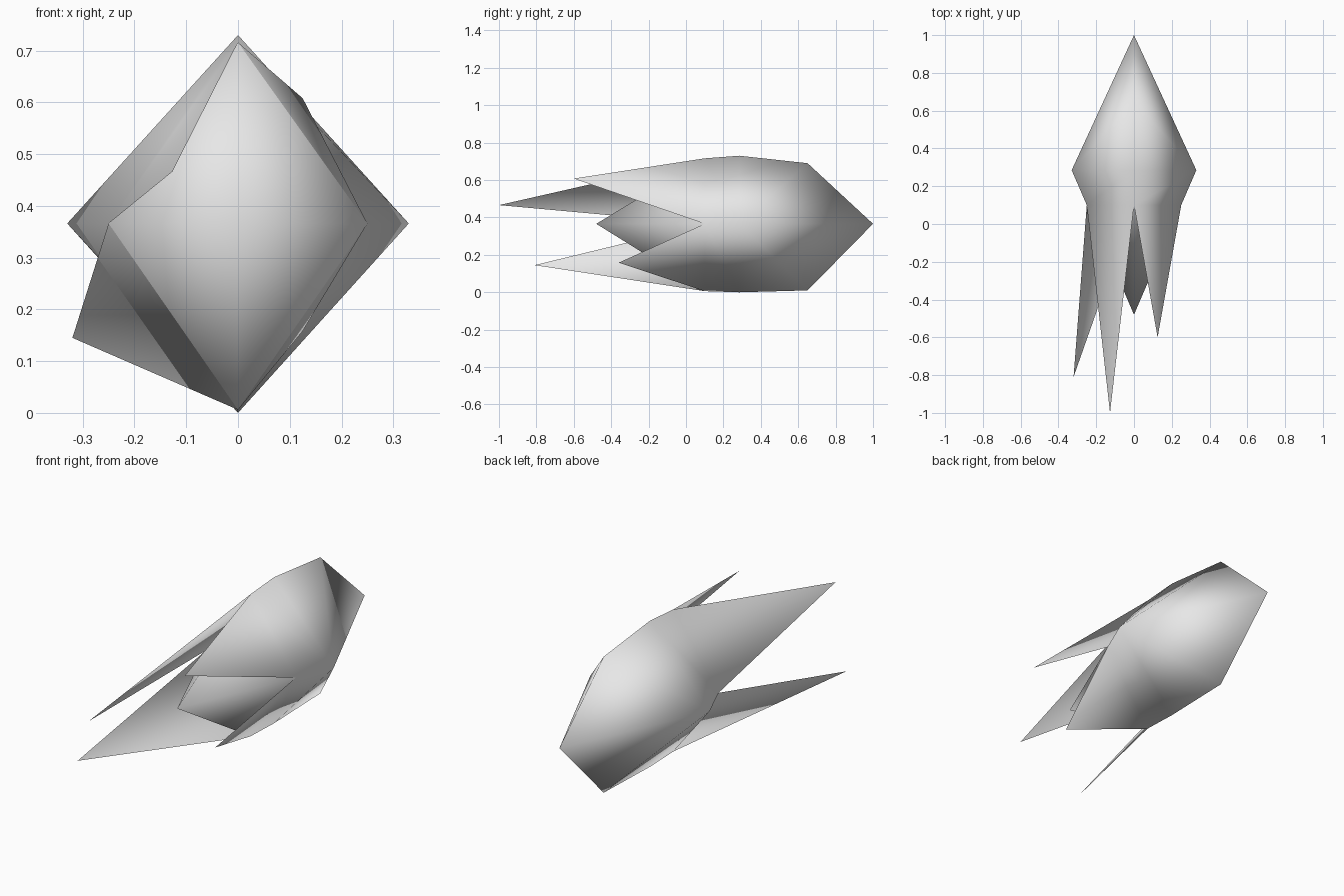
import bpy
import bmesh

if "Cube" in bpy.data.objects:
    bpy.data.objects.remove(bpy.data.objects["Cube"])

MID = 0.366          # height of the long axis
NOSE_Y = 1.0
RIM_Y = 0.10         # ring where the petals and the core begin

grey = bpy.data.materials.new("light grey")
grey.diffuse_color = (0.8, 0.8, 0.8, 1.0)
grey.use_nodes = True
grey.node_tree.nodes["Principled BSDF"].inputs["Base Color"].default_value = grey.diffuse_color


def make_object(name, faces):
    """Build a smooth mesh from faces given as lists of points, welding shared points."""
    bm = bmesh.new()
    verts = {}
    for face in faces:
        loop = []
        for p in face:
            if p not in verts:
                verts[p] = bm.verts.new(p)
            loop.append(verts[p])
        bm.faces.new(loop)
    for f in bm.faces:
        f.smooth = True
    mesh = bpy.data.meshes.new(name)
    bm.to_mesh(mesh)
    bm.free()
    mesh.materials.append(grey)
    obj = bpy.data.objects.new(name, mesh)
    bpy.context.collection.objects.link(obj)
    return obj


def ridge(sz, y):
    """Point on the upper (sz=1) or lower (sz=-1) ridge."""
    half = {0.65: (0.69, 0.01), 0.285: (0.73, 0.0), RIM_Y: (0.716, 0.006)}[y]
    return (0.0, y, half[0] if sz > 0 else half[1])


def side(sx, y):
    """Point on the left or right corner."""
    return (sx * (0.33 if y == 0.285 else 0.25), y, MID)


# Tip of each petal, keyed by its quadrant (x sign, z sign)
petal_tips = {
    (-1, 1): (-0.127, -1.0, 0.466),
    (1, 1): (0.125, -0.6, 0.608),
    (-1, -1): (-0.32, -0.81, 0.145),
    (1, -1): (0.125, -0.36, 0.158),
}
nose = (0.0, NOSE_Y, MID)
core_tip = (0.0, -0.48, MID)

shell, core = [], []
for (sx, sz), tip in petal_tips.items():
    flip = -1 if sx * sz < 0 else 1    # keeps every face pointing outwards
    # Shell: nose facet, shoulder facet, waist facet and petal
    quadrant = [
        [nose, side(sx, 0.285), ridge(sz, 0.65)],
        [ridge(sz, 0.65), side(sx, 0.285), ridge(sz, 0.285)],
        [ridge(sz, 0.285), side(sx, 0.285), side(sx, RIM_Y), ridge(sz, RIM_Y)],
        [ridge(sz, RIM_Y), side(sx, RIM_Y), tip],
    ]
    shell += [f[::-flip] for f in quadrant]
    # Core: one facet of the pyramid that closes the back
    core.append([ridge(sz, RIM_Y), side(sx, RIM_Y), core_tip][::-flip])

make_object("pointed_shell_with_petals", shell)
make_object("inner_core", core)
